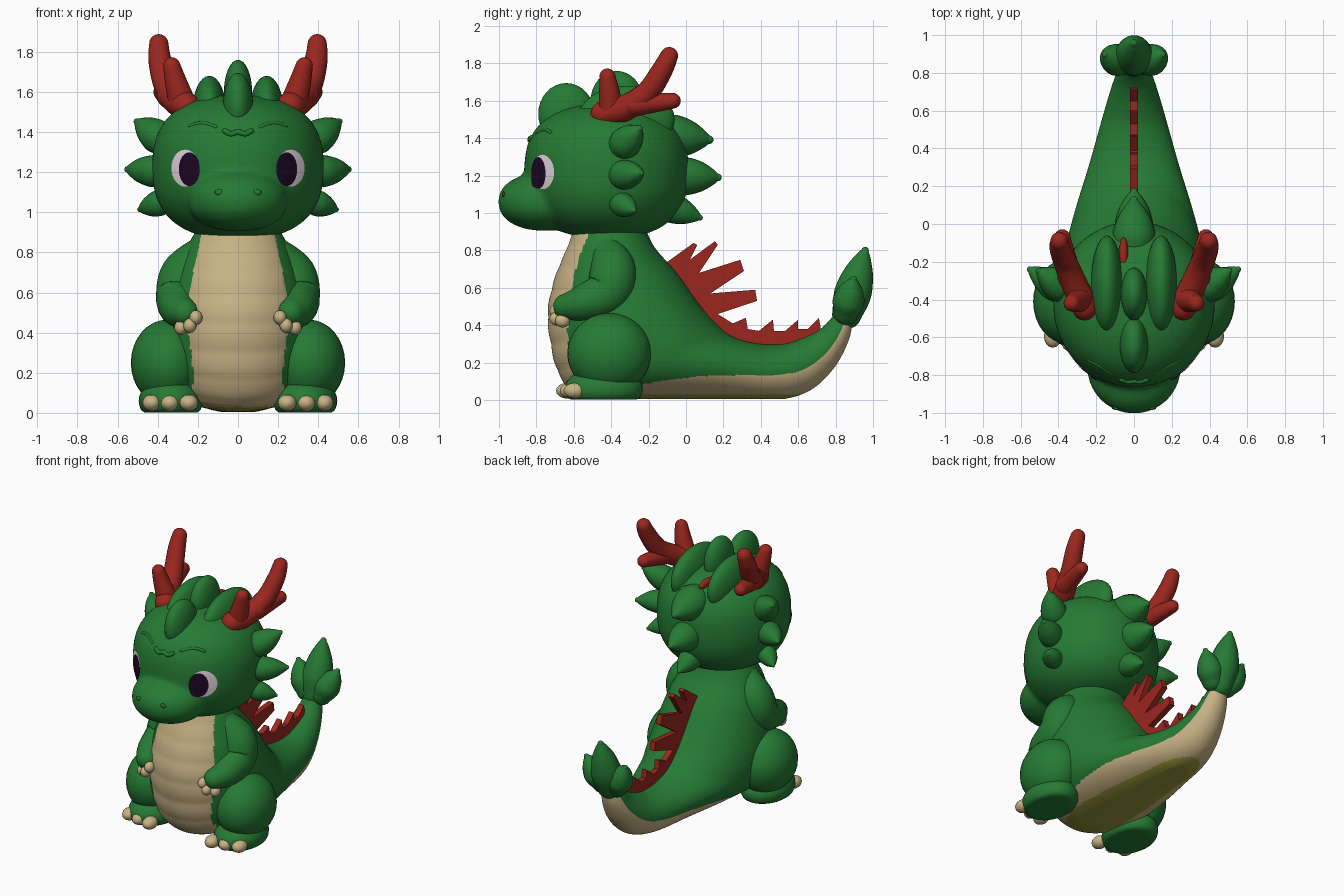
import bpy, bmesh, math
from mathutils import Vector
from mathutils.bvhtree import BVHTree

if "Cube" in bpy.data.objects:
    bpy.data.objects.remove(bpy.data.objects["Cube"])


def material(name, rgb):
    m = bpy.data.materials.new(name)
    m.diffuse_color = (*rgb, 1)
    m.use_nodes = True
    m.node_tree.nodes["Principled BSDF"].inputs["Base Color"].default_value = m.diffuse_color
    return m


GREEN = material("green skin", (0.019, 0.195, 0.034))
RED = material("red horn", (0.33, 0.020, 0.013))
TAN = material("tan belly", (0.58, 0.45, 0.235))
OLIVE = material("olive base", (0.31, 0.32, 0.04))
WHITE = material("eye white", (0.78, 0.68, 0.75))
DARK = material("eye dark", (0.012, 0.002, 0.018))


def finish(name, bm, *mats, smooth=True):
    bmesh.ops.recalc_face_normals(bm, faces=bm.faces[:])
    for f in bm.faces:
        f.smooth = smooth
    me = bpy.data.meshes.new(name)
    bm.to_mesh(me)
    bm.free()
    ob = bpy.data.objects.new(name, me)
    bpy.context.collection.objects.link(ob)
    for m in mats:
        me.materials.append(m)
    return ob


def catmull(pts, steps):
    """Smooth list of number tuples passing through pts."""
    out, n = [], len(pts)
    for i in range(n - 1):
        p = [pts[max(0, min(n - 1, i + k))] for k in (-1, 0, 1, 2)]
        for j in range(steps):
            t = j / steps
            out.append([0.5 * (2 * b + (c - a) * t + (2 * a - 5 * b + 4 * c - d) * t * t
                               + (3 * b - a - 3 * c + d) * t ** 3) for a, b, c, d in zip(*p)])
    return out + [list(pts[-1])]


def loft(bm, rings):
    loops = [[bm.verts.new(v) for v in r] for r in rings]
    n = len(loops[0])
    for a, b in zip(loops, loops[1:]):
        for i in range(n):
            bm.faces.new((a[i], a[(i + 1) % n], b[(i + 1) % n], b[i]))
    bm.faces.new(loops[0])
    bm.faces.new(loops[-1])


def tube(name, pts, mat, steps=6, sides=20):
    """Round-ended tube through (x, y, z, radius) points."""
    path = [(Vector(p[:3]), p[3]) for p in catmull(pts, steps)]
    d0 = (path[0][0] - path[1][0]).normalized()
    d1 = (path[-1][0] - path[-2][0]).normalized()
    angles = [math.radians(a) for a in (20, 40, 60, 80)]
    cap = lambda c, r, d: [(c + d * r * math.sin(a), r * math.cos(a)) for a in angles]
    path = cap(*path[0], d0)[::-1] + path + cap(*path[-1], d1)
    rings, u = [], Vector((0.31, 0.2, 0.93)).cross(d1)
    for i, (c, r) in enumerate(path):
        t = (path[min(i + 1, len(path) - 1)][0] - path[max(i - 1, 0)][0]).normalized()
        u = (u - t * u.dot(t)).normalized()
        w = t.cross(u)
        rings.append([c + (u * math.cos(a) + w * math.sin(a)) * r
                      for a in (2 * math.pi * k / sides for k in range(sides))])
    bm = bmesh.new()
    loft(bm, rings)
    return finish(name, bm, mat)


def spike(name, base, tip, w, mat=GREEN):
    """Plump leaf-shaped spike with a blunt tip."""
    a, b = Vector(base), Vector(tip)
    prof = ((0, 0.8), (0.3, 1), (0.6, 0.8), (0.82, 0.45), (0.93, 0.2))
    return tube(name, [(*a.lerp(b, t), w * k) for t, k in prof], mat)


def add_ball(bm, c, r, n=2.0, seg=32):
    """Ellipsoid, round from above; n > 2 squares off its side outline."""
    vs = bmesh.ops.create_uvsphere(bm, u_segments=seg, v_segments=seg // 2, radius=1)["verts"]
    for v in vs:
        v.co /= (math.hypot(v.co.x, v.co.y) ** n + abs(v.co.z) ** n) ** (1 / n)
        v.co = Vector(c) + Vector([a * b for a, b in zip(v.co, r)])
        v.co.z = max(v.co.z, 0.003)


def ball(name, c, r, mat, seg=32):
    bm = bmesh.new()
    add_ball(bm, c, r, seg=seg)
    return finish(name, bm, mat)


# Body and tail: front/under point, back/top point, half width, belly angle
spine = [(-0.59, 0.93, -0.22, 0.93, 0.20, 58), (-0.64, 0.80, -0.17, 0.82, 0.26, 50),
         (-0.70, 0.65, -0.05, 0.68, 0.32, 46), (-0.735, 0.48, 0.05, 0.54, 0.36, 44),
         (-0.72, 0.30, 0.12, 0.45, 0.38, 38), (-0.67, 0.13, 0.18, 0.39, 0.38, 36),
         (-0.55, 0.02, 0.23, 0.35, 0.36, 48), (-0.20, 0.0, 0.30, 0.32, 0.31, 76),
         (0.20, 0.0, 0.40, 0.30, 0.24, 84), (0.48, 0.0, 0.52, 0.30, 0.185, 84),
         (0.66, 0.05, 0.62, 0.33, 0.145, 82), (0.79, 0.17, 0.71, 0.375, 0.11, 82),
         (0.87, 0.32, 0.77, 0.43, 0.08, 82), (0.895, 0.45, 0.81, 0.49, 0.05, 82)]
bm = bmesh.new()
N, rings, limits = 160, [], []
for i, (fy, fz, by, bz, w, lim) in enumerate(catmull(spine, 10)):
    mid = Vector((0, (fy + by) / 2, (fz + bz) / 2))
    half = Vector((0, (fy - by) / 2, (fz - bz) / 2))
    ring = []
    for k in range(N):
        a = 2 * math.pi * (k + 0.5) / N
        deg = min(a, 2 * math.pi - a) * 180 / math.pi
        bulge = 1 + (0.012 * abs(math.sin(i * math.pi / 8)) if deg < lim and i < 60 else 0)
        p = mid + (half * math.cos(a) + Vector((w * math.sin(a), 0, 0))) * bulge
        p.z = max(p.z, 0.005)
        ring.append(p)
    rings.append(ring)
    limits.append(lim)
loft(bm, rings)
bm.faces.ensure_lookup_table()
bm.normal_update()
for i, f in enumerate(bm.faces[:-2]):
    k = i % N
    deg = min(k + 1, N - k - 1) * 360 / N
    if deg < limits[i // N]:
        f.material_index = 2 if f.calc_center_median().z < 0.03 and abs(f.normal.z) > 0.8 else 1
finish("body_and_tail", bm, GREEN, TAN, OLIVE)

# Head: skull and snout fused into one smooth skin
bm = bmesh.new()
add_ball(bm, (0, -0.425, 1.225), (0.428, 0.44, 0.36), 2.5, 48)
add_ball(bm, (0, -0.755, 1.06), (0.25, 0.25, 0.155), 2.2)
head = finish("head", bm, GREEN)
mod = head.modifiers.new("fuse", 'REMESH')
mod.mode = 'VOXEL'
mod.voxel_size = 0.018
mod.use_smooth_shade = True
mod = head.modifiers.new("soften", 'SMOOTH')
mod.factor = 0.5
mod.iterations = 6
bpy.context.view_layer.update()
tree = BVHTree.FromObject(head, bpy.context.evaluated_depsgraph_get())


def on_face(x, z, lift=0.0):
    hit = tree.ray_cast(Vector((x, -2, z)), Vector((0, 1, 0)))[0]
    return Vector((x, (hit.y if hit else -0.5) - lift, z))


def face_plate(name, cx, cz, rx, rz, lift, mat):
    """Thin oval laid on the face surface."""
    bm = bmesh.new()
    loops = [[bm.verts.new(on_face(cx + rx * t * math.cos(a), cz + rz * t * math.sin(a), lift))
              for a in (2 * math.pi * k / 40 for k in range(40))]
             for t in (1, 0.8, 0.6, 0.4, 0.2, 0.05)]
    for a, b in zip(loops, loops[1:]):
        for i in range(40):
            bm.faces.new((a[i], a[(i + 1) % 40], b[(i + 1) % 40], b[i]))
    bm.faces.new(loops[-1])
    return finish(name, bm, mat)


# Forehead wrinkle
tube("forehead_wrinkle", [(*on_face(x, z), 0.014) for x, z in
     ((-0.065, 1.405), (-0.035, 1.39), (0, 1.4), (0.035, 1.39), (0.065, 1.405))], GREEN, 3, 10)

# Crest lobes and spikes down the back of the head
ball("front_crest", (0, -0.64, 1.53), (0.075, 0.15, 0.165), GREEN)
ball("middle_crest", (0, -0.37, 1.60), (0.07, 0.14, 0.16), GREEN)
ball("red_crest_patch", (-0.055, -0.16, 1.53), (0.025, 0.09, 0.03), RED, 16)
spike("upper_nape_spike", (0, -0.16, 1.42), (0, 0.145, 1.39), 0.115)
spike("middle_nape_spike", (0, -0.08, 1.20), (0, 0.19, 1.19), 0.10)
spike("lower_nape_spike", (0, -0.14, 1.05), (0, 0.09, 0.97), 0.08)

# Paired parts
for s, side in ((1, "right_"), (-1, "left_")):
    face_plate(side + "eye_white", s * 0.263, 1.22, 0.069, 0.092, 0.004, WHITE)
    face_plate(side + "pupil", s * 0.243, 1.215, 0.052, 0.084, 0.009, DARK)
    tube(side + "brow", [(*on_face(s * x, z, -0.006), 0.010) for x, z in
         ((0.11, 1.425), (0.18, 1.445), (0.24, 1.43))], GREEN, 4, 10)
    ball(side + "nostril", on_face(s * 0.095, 1.1), (0.022, 0.008, 0.015), GREEN, 12)
    ball(side + "side_crest", (s * 0.143, -0.32, 1.50), (0.085, 0.26, 0.18), GREEN)
    # cheek spikes
    spike(side + "upper_cheek_spike", (s * 0.35, -0.36, 1.34), (s * 0.515, -0.24, 1.46), 0.085)
    spike(side + "middle_cheek_spike", (s * 0.36, -0.37, 1.2), (s * 0.565, -0.23, 1.215), 0.08)
    spike(side + "lower_cheek_spike", (s * 0.35, -0.37, 1.06), (s * 0.50, -0.27, 1.01), 0.065)
    # antlers
    tube(side + "antler", [(s * 0.26, -0.44, 1.53, 0.07), (s * 0.31, -0.33, 1.56, 0.07),
         (s * 0.36, -0.21, 1.64, 0.063), (s * 0.39, -0.13, 1.76, 0.057),
         (s * 0.395, -0.09, 1.84, 0.048)], RED)
    tube(side + "antler_front_prong", [(s * 0.28, -0.40, 1.55, 0.068), (s * 0.31, -0.41, 1.65, 0.055),
         (s * 0.33, -0.42, 1.73, 0.043)], RED)
    tube(side + "antler_back_prong", [(s * 0.34, -0.28, 1.58, 0.065), (s * 0.38, -0.07, 1.60, 0.042)], RED)
    # arms and claws
    tube(side + "arm", [(s * 0.17, -0.42, 0.80, 0.09), (s * 0.26, -0.39, 0.69, 0.125),
         (s * 0.285, -0.42, 0.575, 0.125), (s * 0.29, -0.55, 0.52, 0.098),
         (s * 0.265, -0.64, 0.50, 0.07)], GREEN)
    for i, (x, y, z) in enumerate(((0.21, -0.69, 0.475), (0.24, -0.69, 0.435), (0.285, -0.66, 0.425))):
        ball(f"{side}finger_{i + 1}", (s * x, y, z), (0.033, 0.04, 0.037), TAN, 16)
    # legs, feet and toes
    ball(side + "thigh", (s * 0.352, -0.41, 0.25), (0.182, 0.225, 0.215), GREEN)
    ball(side + "foot", (s * 0.335, -0.44, 0.06), (0.16, 0.21, 0.12), GREEN)
    for i, x in enumerate((0.245, 0.34, 0.43)):
        ball(f"{side}toe_{i + 1}", (s * x, -0.635 + 0.02 * i, 0.05), (0.047, 0.06, 0.042), TAN, 16)
    # side leaf of the tail tip
    spike(side + "tail_leaf", (s * 0.06, 0.855, 0.47), (s * 0.16, 0.90, 0.66), 0.085)
spike("middle_tail_leaf", (0, 0.86, 0.46), (0, 0.965, 0.825), 0.1)

# Jagged red fin along the back and tail
fin = [(-0.14, 0.71), (0.04, 0.84), (0.06, 0.83), (0.02, 0.75), (0.155, 0.85), (0.17, 0.83),
       (0.07, 0.68), (0.29, 0.75), (0.31, 0.69), (0.13, 0.57), (0.37, 0.59), (0.38, 0.53),
       (0.17, 0.46), (0.25, 0.41), (0.32, 0.44), (0.33, 0.38), (0.39, 0.37), (0.465, 0.43),
       (0.47, 0.37), (0.53, 0.37), (0.60, 0.43), (0.60, 0.38), (0.65, 0.38), (0.71, 0.44),
       (0.72, 0.39), (0.70, 0.32), (0.50, 0.25), (0.30, 0.28), (0.10, 0.40), (-0.10, 0.62)]
bm = bmesh.new()
face = bm.faces.new([bm.verts.new((-0.02, y, z)) for y, z in fin])
new = bmesh.ops.extrude_face_region(bm, geom=[face])["geom"]
bmesh.ops.translate(bm, vec=(0.04, 0, 0), verts=[g for g in new if isinstance(g, bmesh.types.BMVert)])
if len(bm.faces) == len(fin) + 1:
    bm.faces.new([v for v in bm.verts if v.co.x < 0])
finish("back_fin", bm, RED, smooth=False)
